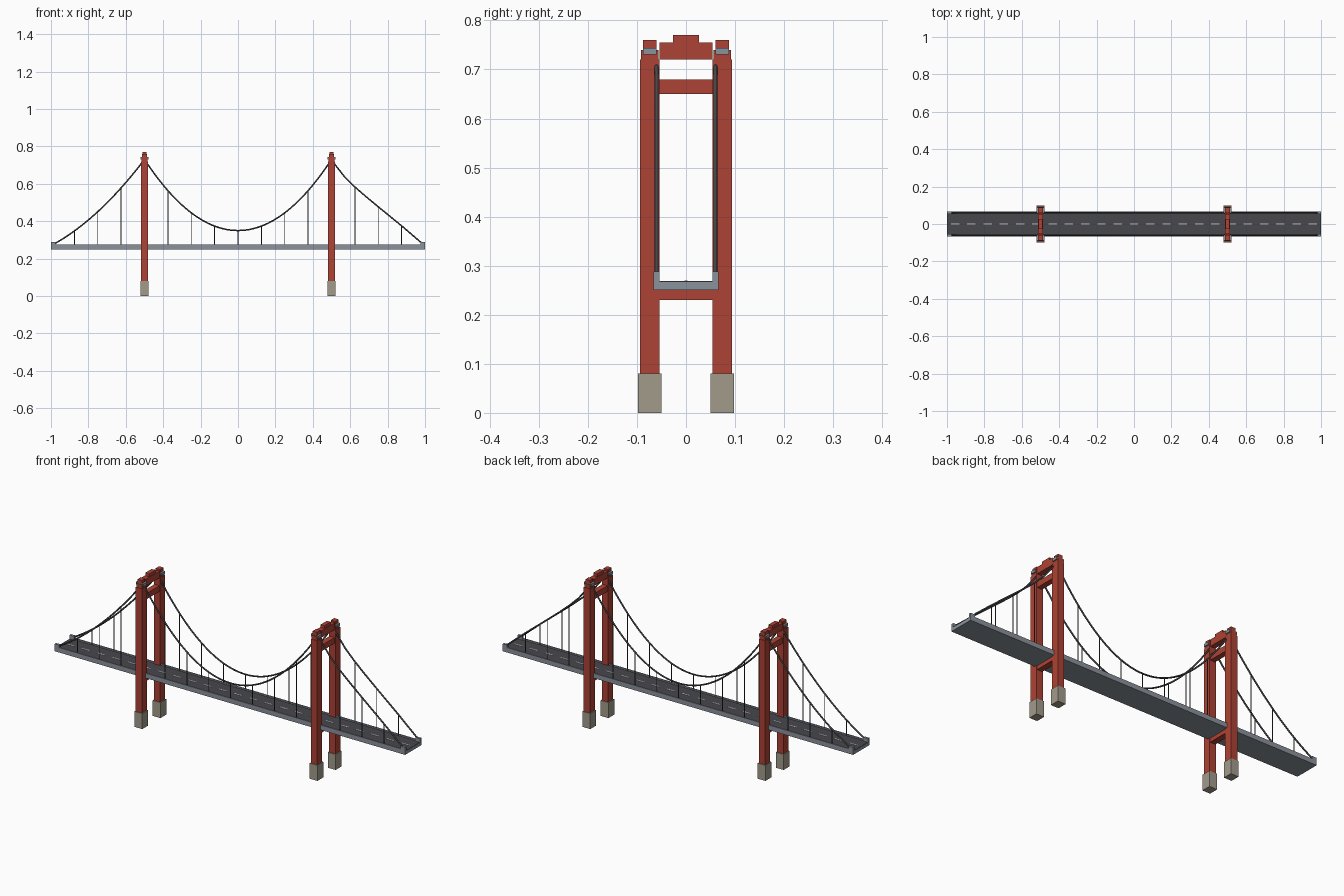
import bpy, bmesh

if "Cube" in bpy.data.objects:
    bpy.data.objects.remove(bpy.data.objects["Cube"])


def material(name, rgb):
    m = bpy.data.materials.new(name)
    m.diffuse_color = (*rgb, 1)
    m.use_nodes = True
    m.node_tree.nodes["Principled BSDF"].inputs["Base Color"].default_value = m.diffuse_color
    return m


RED = material("tower_red", (0.42, 0.055, 0.035))
STEEL = material("steel_grey", (0.26, 0.29, 0.33))
ROAD = material("asphalt", (0.065, 0.065, 0.075))
WIRE = material("dark_wire", (0.06, 0.063, 0.067))
STONE = material("pier_stone", (0.36, 0.33, 0.26))
PAINT = material("lane_paint", (0.7, 0.7, 0.68))


def box(name, x, y, z, mat):
    """Box from (min, max) pairs."""
    bm = bmesh.new()
    bmesh.ops.create_cube(bm, size=1)
    for v in bm.verts:
        v.co = [r[0] if c < 0 else r[1] for c, r in zip(v.co, (x, y, z))]
    me = bpy.data.meshes.new(name)
    bm.to_mesh(me)
    bm.free()
    me.materials.append(mat)
    ob = bpy.data.objects.new(name, me)
    bpy.context.collection.objects.link(ob)
    return ob


def around(c, w):
    return (c - w / 2, c + w / 2)


def tube(name, paths, radius, mat, res):
    """One round-section curve object holding several polylines."""
    cu = bpy.data.curves.new(name, 'CURVE')
    cu.dimensions = '3D'
    cu.bevel_depth = radius
    cu.bevel_resolution = res
    cu.use_fill_caps = True
    for pts in paths:
        sp = cu.splines.new('POLY')
        sp.points.add(len(pts) - 1)
        for p, co in zip(sp.points, pts):
            p.co = (*co, 1)
    cu.materials.append(mat)
    ob = bpy.data.objects.new(name, cu)
    bpy.context.collection.objects.link(ob)


# deck, road surface and lane dashes
box("deck", (-1, 1), (-0.066, 0.066), (0.25, 0.267), STEEL)
box("road", (-0.999, 0.999), (-0.059, 0.059), (0.266, 0.2685), ROAD)
N = 23
for i in range(N):
    box("lane_dash", around(-1 + 2 * (i + 0.5) / N, 0.045), around(0, 0.006), (0.268, 0.2695), PAINT)
for s in (-1, 1):
    box("curb", (-1, 1), around(s * 0.0625, 0.007), (0.266, 0.275), STEEL)
    for e in (-1, 1):
        box("cable_anchor", around(e * 0.9875, 0.025), around(s * 0.06, 0.012), (0.266, 0.288), STEEL)

# towers
for tx in (-0.5, 0.5):
    for s in (-1, 1):
        y = s * 0.074
        box("pier", around(tx, 0.044), around(y, 0.048), (0, 0.08), STONE)
        box("tower_leg", around(tx, 0.036), around(y, 0.04), (0.08, 0.72), RED)
        box("leg_cap", around(tx, 0.032), around(y, 0.035), (0.72, 0.74), RED)
        box("leg_finial", around(tx, 0.025), around(y, 0.028), (0.74, 0.76), RED)
        box("cable_saddle", around(tx, 0.044), around(y, 0.028), (0.73, 0.744), STEEL)
    box("deck_beam", around(tx, 0.03), (-0.056, 0.056), (0.23, 0.25), RED)
    box("upper_beam", around(tx, 0.028), (-0.056, 0.056), (0.65, 0.68), RED)
    box("top_beam", around(tx, 0.028), (-0.054, 0.054), (0.72, 0.755), RED)
    box("top_crest", around(tx, 0.022), (-0.026, 0.026), (0.755, 0.77), RED)

# right side span sags most next to its tower
RIGHT = [(0.5, 0.73), (0.53, 0.688), (0.57, 0.637), (0.625, 0.583),
         (0.68, 0.535), (0.75, 0.477), (0.875, 0.375), (0.985, 0.281)]


def cable_z(x):
    if x < -0.5:
        return 0.28 + 0.9375 * (x + 0.98) + 0.78 * (x + 0.98) * (x + 0.5)
    if x <= 0.5:
        return 0.35 + 1.52 * x * x
    for (x0, z0), (x1, z1) in zip(RIGHT, RIGHT[1:]):
        if x <= x1:
            return z0 + (z1 - z0) * (x - x0) / (x1 - x0)
    return RIGHT[-1][1]


# main cables and hangers
xs = [-0.98 + 0.02 * i for i in range(74)] + [p[0] for p in RIGHT]
hang_x = [i / 8 for i in range(-7, 8) if abs(i) != 4]
for s, side in ((-1, "front"), (1, "back")):
    y = s * 0.06
    tube(side + "_main_cable", [[(x, y, cable_z(x)) for x in xs]], 0.004, WIRE, 2)
    tube(side + "_hangers", [[(x, y, 0.266), (x, y, cable_z(x))] for x in hang_x], 0.0024, WIRE, 1)
